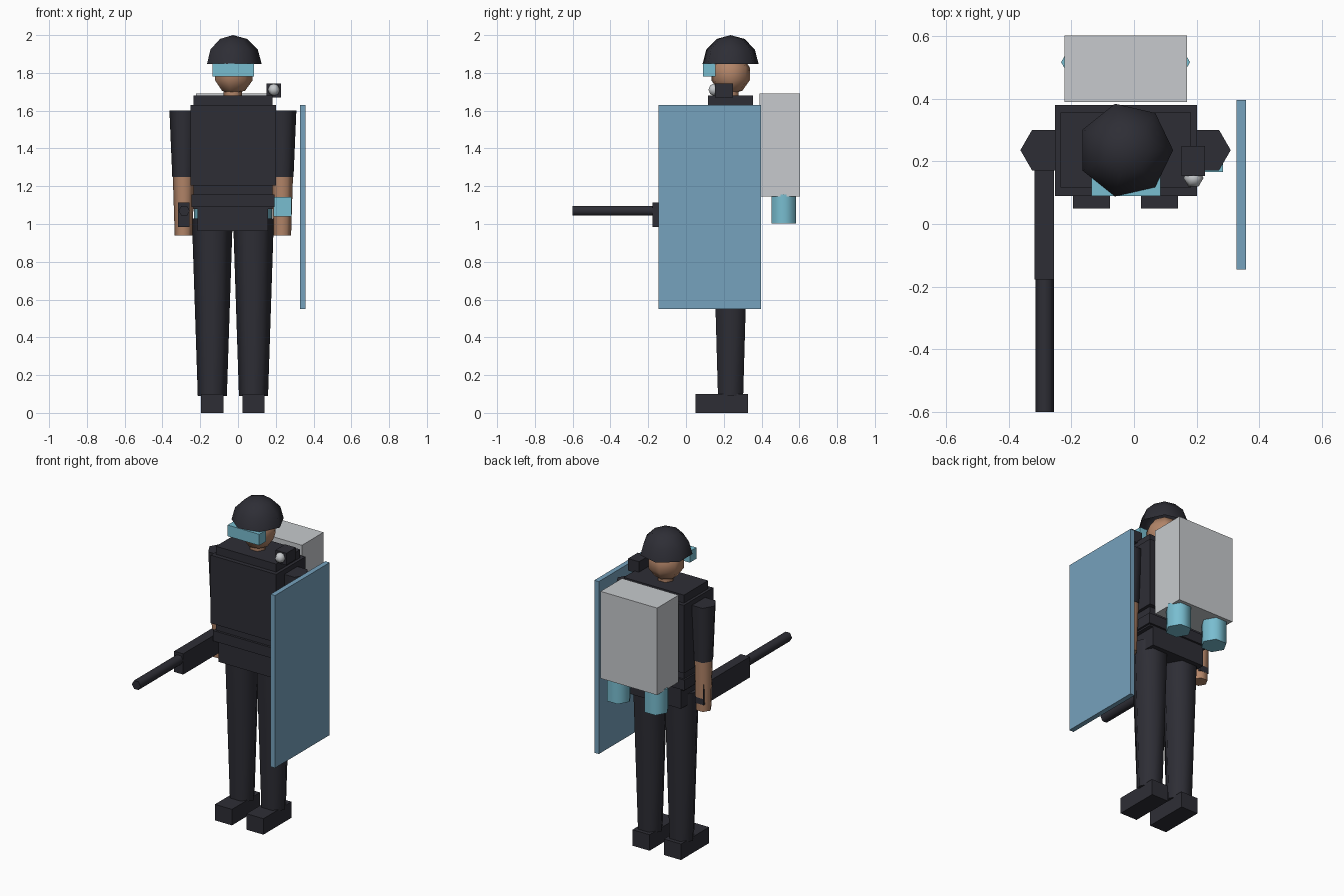
import bpy
import math

cube = bpy.data.objects.get("Cube")
if cube:
    bpy.data.objects.remove(cube, do_unlink=True)


def material(name, r, g, b):
    m = bpy.data.materials.new(name)
    m.use_nodes = True
    m.diffuse_color = (r, g, b, 1)
    bsdf = next(n for n in m.node_tree.nodes if n.type == 'BSDF_PRINCIPLED')
    bsdf.inputs["Base Color"].default_value = (r, g, b, 1)
    bsdf.inputs["Roughness"].default_value = 0.8
    return m


DARK = material("dark cloth", 0.027, 0.027, 0.036)
SKIN = material("skin", 0.45, 0.235, 0.14)
CYAN = material("light cyan", 0.19, 0.51, 0.63)
SHIELD = material("shield blue", 0.18, 0.36, 0.51)
GREY = material("light grey", 0.57, 0.59, 0.61)

CX, CY = -0.027, 0.236  # body axis


def finish(name, mat, smooth=True):
    ob = bpy.context.object
    ob.name = name
    ob.data.materials.clear()
    ob.data.materials.append(mat)
    if smooth:
        bpy.ops.object.shade_smooth_by_angle(angle=math.radians(65))
    return ob


def box(name, mat, x, y, z):
    """Box from (low, high) pairs on each axis."""
    mid = [(a + b) / 2 for a, b in (x, y, z)]
    bpy.ops.mesh.primitive_cube_add(size=1, location=mid)
    ob = finish(name, mat, smooth=False)
    ob.scale = [b - a for a, b in (x, y, z)]
    return ob


def prism(name, mat, x, y, z, r_low, r_high):
    """Tapered six-sided limb with corners on the x axis."""
    bpy.ops.mesh.primitive_cone_add(
        vertices=6, radius1=r_low, radius2=r_high, depth=z[1] - z[0],
        location=(x, y, (z[0] + z[1]) / 2))
    ob = bpy.context.object
    for v in ob.data.vertices:
        v.co.x, v.co.y = v.co.y, v.co.x
    ob.data.flip_normals()
    return finish(name, mat)


def lathe(name, mat, center, profile, sides):
    """Faceted round form from (radius, height); radius 0 is a pole."""
    verts, faces, rings = [], [], []
    for r, h in profile:
        n = 1 if r == 0 else sides
        rings.append([len(verts) + i % n for i in range(sides)])
        for i in range(n):
            a = 2 * math.pi * i / sides
            verts.append((r * math.cos(a), r * math.sin(a), h))
    for low, high in zip(rings, rings[1:]):
        for i in range(sides):
            j = (i + 1) % sides
            faces.append(list(dict.fromkeys((low[i], low[j], high[j], high[i]))))
    me = bpy.data.meshes.new(name)
    me.from_pydata(verts, [], faces)
    ob = bpy.data.objects.new(name, me)
    bpy.context.collection.objects.link(ob)
    ob.location = center
    bpy.ops.object.select_all(action='DESELECT')
    bpy.context.view_layer.objects.active = ob
    ob.select_set(True)
    return finish(name, mat)


def arc(radius, start, end, steps):
    """Profile along a circle between two latitudes in degrees."""
    out = []
    for i in range(steps + 1):
        a = math.radians(start + (end - start) * i / steps)
        r = radius * math.cos(a)
        out.append((r if r > 1e-5 else 0, radius * math.sin(a)))
    return out


# Torso, vest, belt and hips
box("torso", DARK, (-0.235, 0.182), (0.117, 0.356), (1.08, 1.68))
box("vest", DARK, (-0.252, 0.201), (0.09, 0.381), (1.204, 1.63))
box("belt", DARK, (-0.246, 0.194), (0.103, 0.368), (1.09, 1.155))
box("hips", DARK, (-0.214, 0.158), (0.115, 0.356), (0.962, 1.10))

# Limbs, right then left
for side, s in (("right", -1), ("left", 1)):
    arm_x, leg_x = CX + s * 0.261, CX + s * 0.109
    prism(side + "_sleeve", DARK, arm_x, CY, (1.25, 1.60), 0.06, 0.075)
    prism(side + "_forearm", SKIN, arm_x, CY, (0.938, 1.25), 0.047, 0.057)
    prism(side + "_leg", DARK, leg_x, CY, (0.09, 1.03), 0.077, 0.108)
    box(side + "_boot", DARK, (leg_x - 0.059, leg_x + 0.059),
        (0.05, 0.328), (0, 0.10))
    # Tank under the pack
    prism(side + "_tank", CYAN, CX + s * 0.131, 0.517, (1.003, 1.155),
          0.075, 0.075)

# Head, helmet and goggles
prism("neck", SKIN, CX, CY, (1.65, 1.74), 0.049, 0.049)
lathe("head", SKIN, (CX, CY, 1.795), arc(0.11, -90, 90, 5), 7)
lathe("helmet", DARK, (CX, CY, 1.848), arc(0.152, 0, 90, 3), 7)
box("goggles", CYAN, (-0.135, 0.084), (0.09, 0.155), (1.78, 1.85))

# Shoulder lamp
box("lamp_case", DARK, (0.151, 0.227), (0.154, 0.249), (1.67, 1.745))
lathe("lamp_lens", GREY, (0.19, 0.147, 1.711), arc(0.032, -90, 90, 4), 6)

# Wrist screen on the left forearm
box("wrist_screen", CYAN, (0.188, 0.284), (0.166, 0.22), (1.04, 1.143))

# Backpack
box("backpack", GREY, (-0.222, 0.17), (0.39, 0.603), (1.145, 1.69))

# Gun in the right hand
box("gun_body", DARK, (-0.318, -0.256), (-0.177, 0.279), (0.983, 1.113))
barrel = prism("gun_barrel", DARK, -0.285, -0.385, (-0.215, 0.215), 0.03, 0.03)
barrel.rotation_euler = (math.radians(90), 0, math.radians(0))
barrel.location = (-0.285, -0.385, 1.07)

# Shield beside the left arm
box("shield", SHIELD, (0.327, 0.358), (-0.145, 0.396), (0.55, 1.63))
